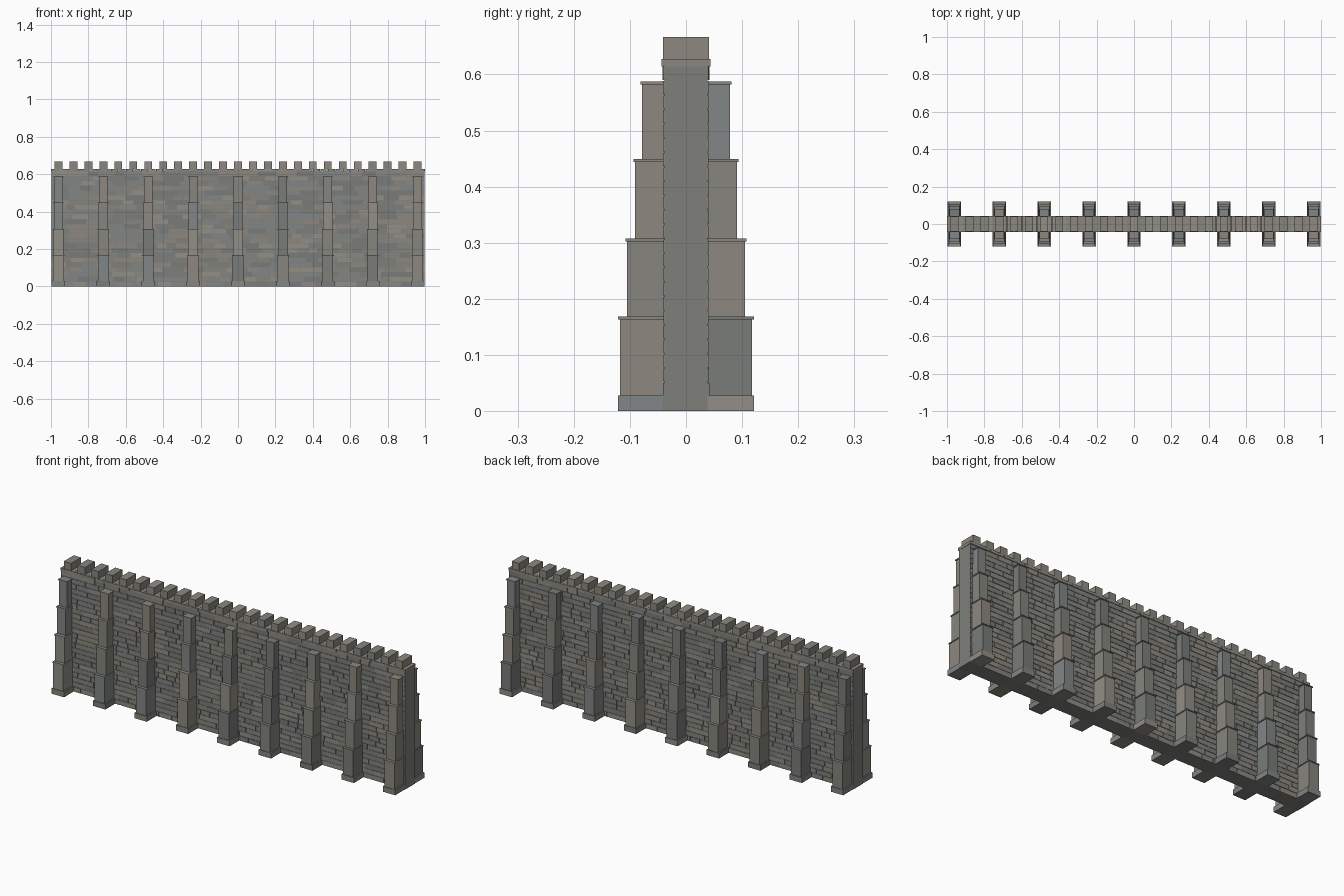
import bpy, bmesh, random
from mathutils import Matrix, Vector

if "Cube" in bpy.data.objects:
    bpy.data.objects.remove(bpy.data.objects["Cube"])

random.seed(7)

# Stone palette
TONES = [(0.27, 0.25, 0.215), (0.24, 0.235, 0.21), (0.21, 0.215, 0.195),
         (0.225, 0.24, 0.24), (0.29, 0.275, 0.24), (0.19, 0.20, 0.19)]
MATS = []
for i, c in enumerate(TONES):
    m = bpy.data.materials.new(f"stone_{i}")
    m.diffuse_color = (*c, 1)
    m.use_nodes = True
    m.node_tree.nodes["Principled BSDF"].inputs["Base Color"].default_value = m.diffuse_color
    MATS.append(m)


def box(bm, x0, x1, y0, y1, z0, z1, tone=None):
    """Axis-aligned stone block with a random or given tone."""
    size = Vector((x1 - x0, abs(y1 - y0), z1 - z0))
    mid = Vector((x0 + x1, y0 + y1, z0 + z1)) / 2
    mat = Matrix.Translation(mid) @ Matrix.Diagonal((*size, 1))
    verts = bmesh.ops.create_cube(bm, size=1, matrix=mat)["verts"]
    tone = random.randrange(len(TONES)) if tone is None else tone
    for f in {f for v in verts for f in v.link_faces}:
        f.material_index = tone


def finish(bm, name):
    me = bpy.data.meshes.new(name)
    bm.to_mesh(me)
    bm.free()
    for m in MATS:
        me.materials.append(m)
    ob = bpy.data.objects.new(name, me)
    bpy.context.collection.objects.link(ob)
    return ob


# Solid wall core, visible as mortar in the joints and at the ends
bm = bmesh.new()
box(bm, -0.998, 0.998, -0.0385, 0.0385, 0, 0.615, 2)
finish(bm, "wall_core")

# Coursed masonry on both faces
COURSES, GAP = 24, 0.0012
h = 0.615 / COURSES
for side, name in ((-1, "front_masonry"), (1, "back_masonry")):
    bm = bmesh.new()
    for row in range(COURSES):
        x = -0.998
        while x < 0.998:
            end = x + random.uniform(0.045, 0.115)
            if end > 0.96:
                end = 0.998
            depth = random.uniform(0.0398, 0.0415)
            box(bm, x + GAP, end - GAP, side * 0.036, side * depth,
                row * h + (GAP if row else 0), (row + 1) * h - GAP)
            x = end
    finish(bm, name)

# Stepped buttresses: (half width, reach from centre, bottom, top)
TIERS = [(0.029, 0.118, 0.028, 0.163), (0.027, 0.105, 0.168, 0.302),
         (0.025, 0.091, 0.308, 0.444), (0.023, 0.078, 0.449, 0.582)]
for side, face in ((-1, "front"), (1, "back")):
    for i in range(9):
        cx = (i - 4) * 0.24
        bm = bmesh.new()
        inner = side * 0.036
        # plinth
        box(bm, cx - 0.036, cx + 0.036, inner, side * 0.121, 0, 0.028)
        for w, reach, z0, z1 in TIERS:
            tone = random.randrange(len(TONES))
            box(bm, cx - w, cx + w, inner, side * reach, z0, z1, tone)
            # overhanging cap slab
            cw = w + 0.003
            box(bm, cx - cw, cx + cw, inner, side * (reach + 0.003),
                z1, z1 + 0.0055, tone)
        finish(bm, f"{face}_buttress_{i + 1}")

# Coping course of individual stones
bm = bmesh.new()
for i in range(50):
    x = -1 + i * 0.04
    box(bm, x + 0.0004, x + 0.0396, -0.0435, 0.0435, 0.614, 0.628,
        random.choice((0, 1, 4)))
finish(bm, "coping")

# Merlons
bm = bmesh.new()
for i in range(25):
    cx = (i - 12) * 0.08
    box(bm, cx - 0.021, cx + 0.021, -0.041, 0.041, 0.628, 0.667,
        random.choice((0, 1, 4)))
finish(bm, "merlons")
